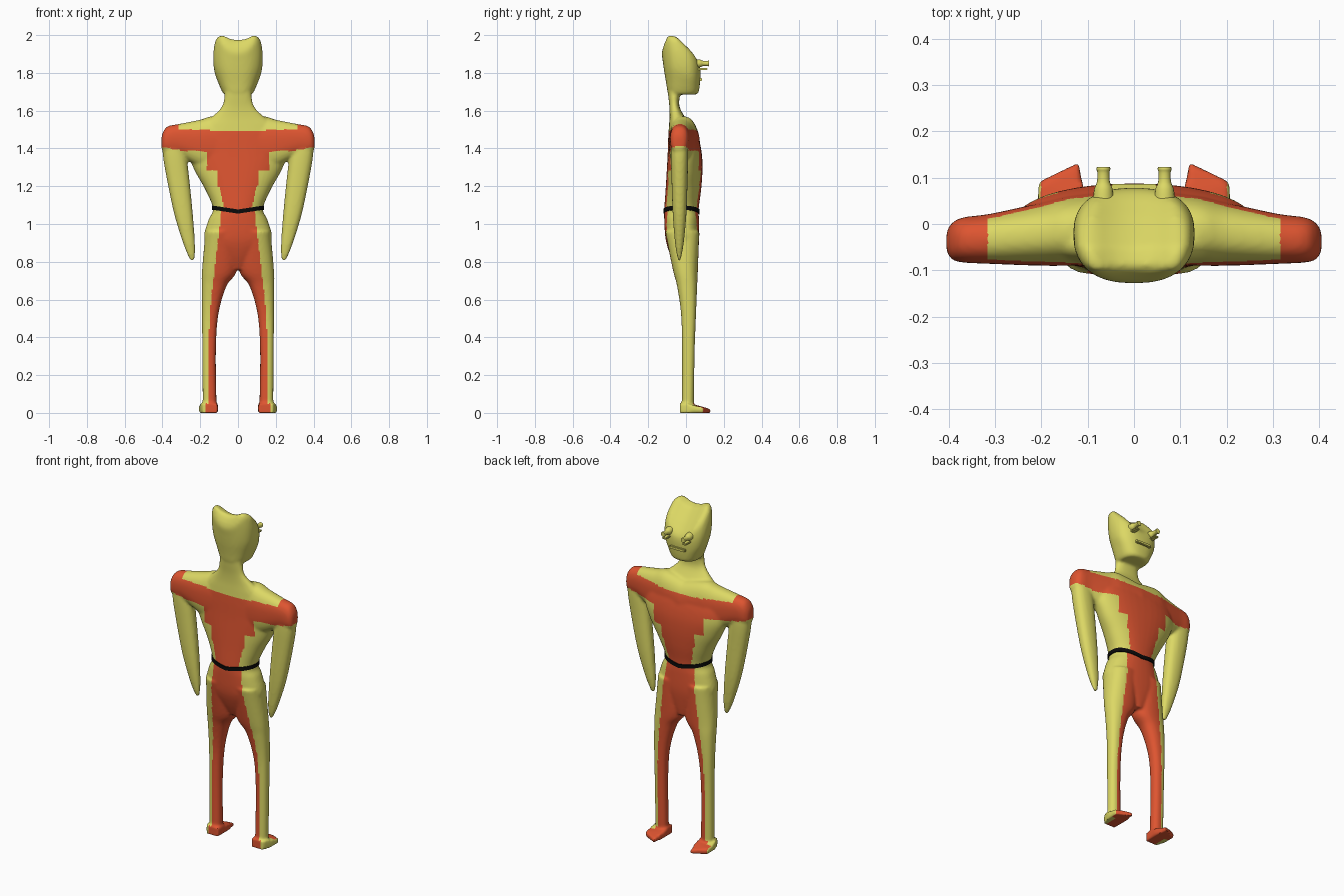
import bpy, bmesh, math
from mathutils import Vector

if "Cube" in bpy.data.objects:
    bpy.data.objects.remove(bpy.data.objects["Cube"])


def material(name, rgb):
    m = bpy.data.materials.new(name)
    m.diffuse_color = (*rgb, 1)
    m.use_nodes = True
    m.node_tree.nodes["Principled BSDF"].inputs["Base Color"].default_value = m.diffuse_color
    return m


YELLOW = material("yellow", (0.72, 0.69, 0.13))
RED = material("red", (0.73, 0.09, 0.03))
BLACK = material("black", (0.003, 0.003, 0.003))


def smooth_rows(rows, steps=5):
    """Catmull-Rom interpolation of section rows."""
    out = []
    for i in range(len(rows) - 1):
        p = [rows[max(0, min(len(rows) - 1, i + k))] for k in (-1, 0, 1, 2)]
        for s in range(steps):
            t = s / steps
            out.append([b + 0.5 * t * (c - a + t * (2*a - 5*b + 4*c - d + t * (3*(b - c) + d - a)))
                        for a, b, c, d in zip(*p)])
    return out + [list(rows[-1])]


def section(a0, a1, b0, b1, power, n=40):
    """Superellipse between two extents on each axis."""
    pts = []
    for i in range(n):
        w = 2 * math.pi * i / n
        c, s = math.cos(w), math.sin(w)
        u = math.copysign(abs(c) ** (2 / power), c)
        v = math.copysign(abs(s) ** (2 / power), s)
        pts.append(((a0 + a1) / 2 + u * (a1 - a0) / 2, (b0 + b1) / 2 + v * (b1 - b0) / 2))
    return pts


def skin(bm, rings, closed=False):
    vs = [[bm.verts.new(p) for p in r] for r in rings]
    n = len(vs[0])
    pairs = list(zip(vs, vs[1:])) + ([(vs[-1], vs[0])] if closed else [])
    for r, q in pairs:
        for i in range(n):
            bm.faces.new((r[i], r[(i + 1) % n], q[(i + 1) % n], q[i]))
    if not closed:
        bm.faces.new(vs[0])
        bm.faces.new(vs[-1])


def loft(bm, rows, axis="z", power=2.3, sx=1):
    rings = []
    for t, a0, a1, b0, b1 in smooth_rows(rows):
        pts = section(a0, a1, b0, b1, power)
        rings.append([(sx * a, b, t) if axis == "z" else (sx * t, a, b) for a, b in pts])
    skin(bm, rings)


def finish(name, bm, mats):
    bmesh.ops.recalc_face_normals(bm, faces=bm.faces[:])
    me = bpy.data.meshes.new(name)
    bm.to_mesh(me)
    bm.free()
    ob = bpy.data.objects.new(name, me)
    bpy.context.collection.objects.link(ob)
    for m in mats:
        me.materials.append(m)
    bpy.ops.object.select_all(action="DESELECT")
    bpy.context.view_layer.objects.active = ob
    ob.select_set(True)
    return ob


def lerp(x, pts):
    if x <= pts[0][0]:
        return pts[0][1]
    for (a, u), (b, v) in zip(pts, pts[1:]):
        if x <= b:
            return u + (v - u) * (x - a) / (b - a)
    return pts[-1][1]


body = bmesh.new()

# Neck, torso and pelvis: z, half width, back, front
TORSO = [(1.74, .07, -.1, -.02), (1.67, .073, -.093, -.034), (1.62, .087, -.088, -.034),
         (1.57, .135, -.087, -.008), (1.52, .2, -.09, .028), (1.46, .25, -.094, .065),
         (1.37, .262, -.097, .084), (1.28, .228, -.102, .087), (1.18, .172, -.108, .08),
         (1.08, .132, -.115, .067), (1.02, .157, -.115, .069), (.92, .179, -.108, .07),
         (.84, .12, -.085, .062), (.76, .04, -.05, .05)]
loft(body, [(z, -w, w, b, f) for z, w, b, f in TORSO])

# Head: relative height, half width, back, front; crown slopes to the face
HEAD = [(0, .07, -.09, .05), (.05, .083, -.098, .065), (.22, .103, -.105, .071),
        (.45, .125, -.115, .075), (.7, .131, -.123, .078), (.9, .124, -.128, .076),
        (.98, .112, -.12, .068)]
CROWN = [(-.13, 1.955), (-.095, 2.005), (-.05, 1.992), (.02, 1.925), (.08, 1.862)]


def head_point(x, y, t):
    top = lerp(y, CROWN) - .028 * max(0, 1 - (x / .085) ** 2)
    return (x, y, 1.685 + t * (top - 1.685))


rings = [[head_point(x, y, t) for x, y in section(-w, w, b, f, 2.5)]
         for t, w, b, f in smooth_rows(HEAD)]
for k in (.88, .7, .5, .3, .1):
    rings.append([head_point(x, y, 1) for x, y in
                  section(-.11 * k, .11 * k, -.026 - .093 * k, -.026 + .093 * k, 2.5)])
skin(body, rings)

# Shoulders, arms, legs and feet on both sides
SHOULDER = [(0, -.09, .075, 1.25, 1.55), (.13, -.09, .062, 1.27, 1.57), (.2, -.09, .046, 1.3, 1.552),
            (.31, -.086, .022, 1.36, 1.53), (.37, -.083, .014, 1.37, 1.518), (.395, -.075, 0, 1.38, 1.49),
            (.405, -.055, -.02, 1.4, 1.46)]
ARM = [(1.47, .3, .395, -.075, .005), (1.38, .276, .399, -.08, .012), (1.25, .259, .379, -.077, .009),
       (1.05, .239, .337, -.07, .002), (.9, .228, .291, -.058, -.012), (.83, .228, .264, -.047, -.024),
       (.806, .236, .25, -.04, -.03)]
LEG = [(.96, .002, .172, -.11, .07), (.76, .004, .19, -.07, .063), (.67, .062, .192, -.047, .059),
       (.52, .104, .191, -.026, .053), (.33, .117, .189, -.021, .046), (.07, .114, .187, -.022, .042),
       (.02, .114, .187, -.024, .042)]
FOOT = [(.108, -.032), (.104, .05), (.119, .133), (.207, .09), (.207, .03), (.188, -.032)]
for sx in (1, -1):
    loft(body, SHOULDER, "x", 2.4, sx)
    loft(body, ARM, sx=sx)
    loft(body, LEG, sx=sx)
    skin(body, [[(sx * x, y, 0) for x, y in FOOT],
                [(sx * x, y, lerp(y, [(.03, .05), (.09, .03), (.133, .02)])) for x, y in FOOT]])

figure = finish("body", body, [YELLOW, RED])
remesh = figure.modifiers.new("fuse", "REMESH")
remesh.mode = "VOXEL"
remesh.voxel_size = .008
relax = figure.modifiers.new("relax", "SMOOTH")
relax.factor = .5
relax.iterations = 5
for name in ("fuse", "relax"):
    bpy.ops.object.modifier_apply(modifier=name)


# Suit pattern: shoulder yoke, stepped chest panel, inner legs
def is_red(c):
    x, y, z = abs(c.x), c.y, c.z
    if z > 1.385 + .2 * max(0, x - .28):
        return z < 1.49 + .04 * x or x > .315
    if z > 1.07:
        if x > .17:
            return False
        if z > 1.285:
            return x < .165
        return x < (.11 if z > 1.2 else lerp(z, [(1.07, .07), (1.2, .098)]))
    if x > .21 and z > .3:
        return False
    if z < .05:
        return x < .17 or (y > .05 and x < .2)
    return x < lerp(z, [(.05, .156), (.4, .155), (.6, .142), (1.06, .088)])


me = figure.data
me.materials.clear()
me.materials.append(YELLOW)
me.materials.append(RED)
for p in me.polygons:
    p.material_index = int(is_red(p.center))
bpy.ops.object.shade_smooth_by_angle(angle=math.radians(50))

# Belt hugging the waist, dipping front and back
bm = bmesh.new()
belt = []
for grow, dz in ((.005, -.011), (.005, .011), (-.012, .011), (-.012, -.011)):
    w = .133 + grow
    belt.append([(x, y, 1.066 + .02 * min(1, abs(x) / .13) - .05 * max(0, y) + dz)
                 for x, y in section(-w, w, -.115 - grow, .067 + grow, 2.3)])
skin(bm, belt, closed=True)
finish("belt", bm, [BLACK])
bpy.ops.object.shade_smooth_by_angle(angle=math.radians(40))


def box(name, lo, hi):
    bm = bmesh.new()
    bmesh.ops.create_cube(bm, size=1)
    lo, hi = Vector(lo), Vector(hi)
    for v in bm.verts:
        v.co = (lo + hi) / 2 + v.co * (hi - lo)
    bmesh.ops.bevel(bm, geom=bm.edges[:], offset=.003, segments=2, affect="EDGES")
    finish(name, bm, [YELLOW])
    bpy.ops.object.shade_smooth_by_angle(angle=math.radians(40))


# Eye stalks with thin lower lids, and the mouth
for sx, side in ((1, "right"), (-1, "left")):
    bm = bmesh.new()
    rows = [(.04, .024), (.075, .02), (.09, .014), (.11, .013), (.118, .015), (.123, .014)]
    skin(bm, [[(sx * .066 + r * math.cos(a), y, 1.85 + r * math.sin(a))
               for a in (2 * math.pi * i / 16 for i in range(16))] for y, r in smooth_rows(rows, 3)])
    finish("eye_stalk_" + side, bm, [YELLOW])
    bpy.ops.object.shade_smooth_by_angle(angle=math.radians(40))
    box("lower_lid_" + side, (sx * .066 - .013, .04, 1.816), (sx * .066 + .013, .114, 1.827))
box("mouth", (-.05, .05, 1.757), (.05, .086, 1.774))
